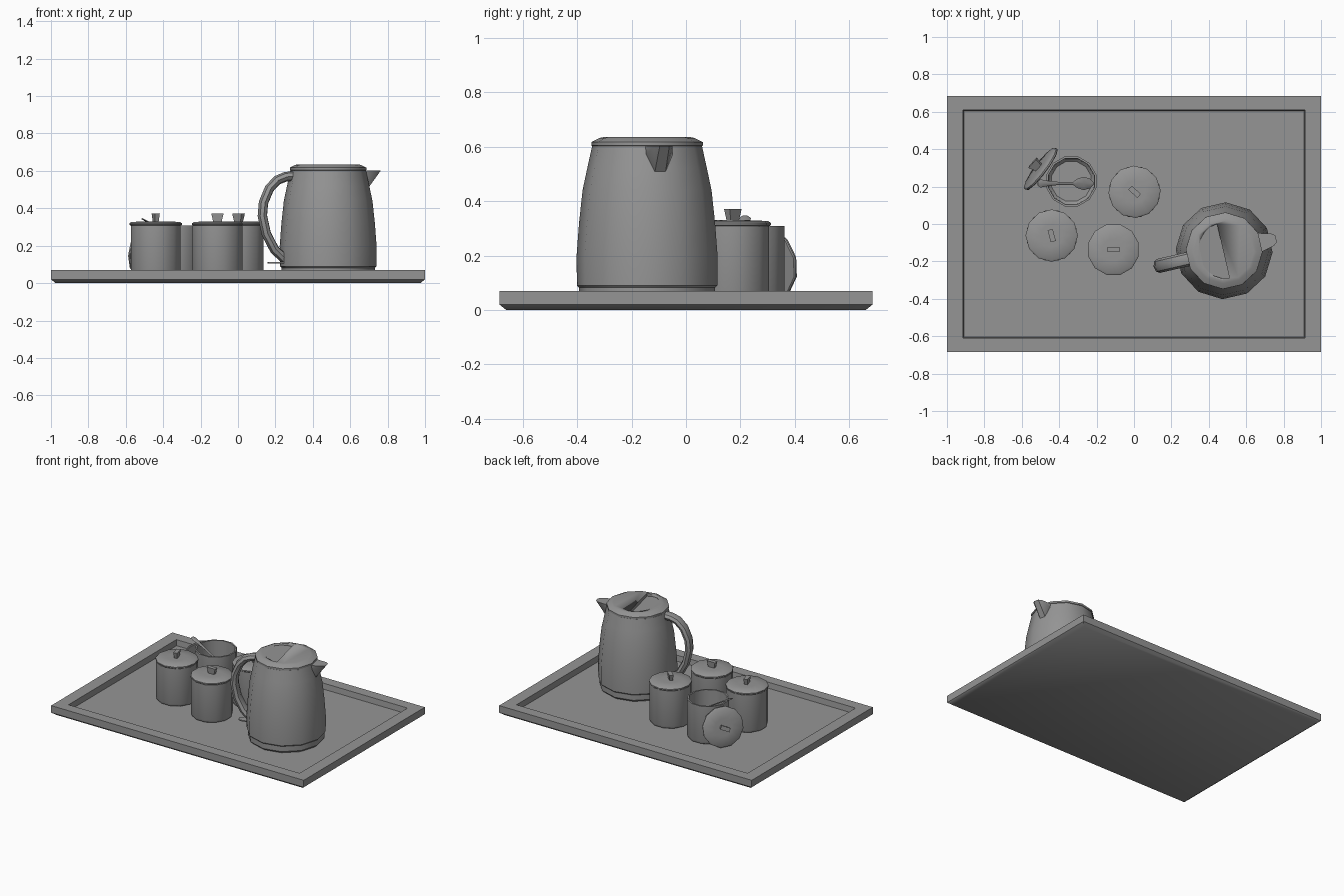
import bpy, bmesh
from math import sin, cos, pi, radians, atan2
from mathutils import Matrix, Vector

cube = bpy.data.objects.get("Cube")
if cube:
    bpy.data.objects.remove(cube)

grey = bpy.data.materials.new("plain_grey")
grey.use_nodes = True
grey.diffuse_color = (0.3, 0.3, 0.3, 1)
grey.node_tree.nodes["Principled BSDF"].inputs["Base Color"].default_value = (0.3, 0.3, 0.3, 1)

FLOOR = 0.03
SIDES = 12


def finish(name, bm, place=None):
    bmesh.ops.recalc_face_normals(bm, faces=bm.faces)
    mesh = bpy.data.meshes.new(name)
    bm.to_mesh(mesh)
    bm.free()
    mesh.materials.append(grey)
    mesh.shade_smooth()
    mesh.set_sharp_from_angle(angle=radians(40))
    obj = bpy.data.objects.new(name, mesh)
    obj.matrix_world = place or Matrix()
    bpy.context.collection.objects.link(obj)
    return obj


def skin(name, rings, place=None):
    """Join rings of points into a capped tube."""
    bm = bmesh.new()
    loops = [[bm.verts.new(p) for p in ring] for ring in rings]
    n = len(loops[0])
    for a, b in zip(loops, loops[1:]):
        for i in range(n):
            j = (i + 1) % n
            bm.faces.new((a[i], a[j], b[j], b[i]))
    bm.faces.new(loops[0])
    bm.faces.new(loops[-1])
    return finish(name, bm, place)


def lathe(name, profile, place=None):
    angles = [2 * pi * (i + 0.5) / SIDES for i in range(SIDES)]
    return skin(name, [[(r * cos(a), r * sin(a), z) for a in angles]
                       for r, z in profile], place)


def hull(name, points, place=None):
    bm = bmesh.new()
    for p in points:
        bm.verts.new(p)
    bmesh.ops.convex_hull(bm, input=bm.verts)
    bmesh.ops.dissolve_limit(bm, angle_limit=0.01, verts=bm.verts, edges=bm.edges)
    return finish(name, bm, place)


def sweep(name, path, place=None, n=8):
    """Oval sections along a path in the xz plane: x, z, half width, half thickness."""
    rings = []
    for i, (x, z, w, t) in enumerate(path):
        p, q = path[max(i - 1, 0)], path[min(i + 1, len(path) - 1)]
        d = Vector((q[0] - p[0], q[1] - p[1])).normalized()
        rings.append([(x - d.y * t * sin(a), w * cos(a), z + d.x * t * sin(a))
                      for a in (2 * pi * k / n for k in range(n))])
    return skin(name, rings, place)


def at(x, y, z=0, turn=0):
    return Matrix.Translation((x, y, z)) @ Matrix.Rotation(radians(turn), 4, 'Z')


# Tray with chamfered underside and sunken floor
def rectangle(hx, hy, z):
    return [(-hx, -hy, z), (hx, -hy, z), (hx, hy, z), (-hx, hy, z)]


skin("tray", [rectangle(0.975, 0.66, 0), rectangle(1, 0.685, 0.02),
              rectangle(1, 0.685, 0.07), rectangle(0.915, 0.61, 0.07),
              rectangle(0.91, 0.605, FLOOR)])

# Kettle, turned so the spout points along its local x axis
kettle = at(0.482, -0.143, 0, 13)
lathe("kettle_base", [(0.235, FLOOR), (0.25, 0.045), (0.25, 0.082)], kettle)
lathe("kettle_body", [(0.25, 0.082), (0.258, 0.09), (0.259, 0.2), (0.25, 0.32),
                      (0.237, 0.44), (0.22, 0.52), (0.202, 0.602)], kettle)
lid = lathe("kettle_lid", [(0.195, 0.6), (0.205, 0.604), (0.205, 0.617),
                           (0.175, 0.632), (0.16, 0.635)], kettle)

# Sloping half-round finger recess in the kettle lid
arc = [(-0.13 * sin(pi * k / 10), 0.148 * cos(pi * k / 10)) for k in range(11)]
cutter = hull("recess_cutter",
              [(x - 0.005, y, 0.612 - 0.19 * x) for x, y in arc]
              + [(x - 0.005, y, 0.7) for x, y in arc], kettle)
cutter.hide_render = True
cut = lid.modifiers.new("recess", 'BOOLEAN')
cut.operation = 'DIFFERENCE'
cut.solver = 'EXACT'
cut.object = cutter
bpy.context.view_layer.objects.active = lid
bpy.ops.object.modifier_apply(modifier=cut.name)
bpy.data.objects.remove(cutter)

# Spout, handle and switch tab
hull("kettle_spout", [(x, s * y, z) for s in (-1, 1) for x, y, z in
                      ((0.18, 0.055, 0.602), (0.285, 0.018, 0.602), (0.265, 0.034, 0.602),
                       (0.2, 0.05, 0.57), (0.215, 0.02, 0.508), (0.19, 0.02, 0.505))], kettle)
sweep("kettle_handle", [(x, z, 0.038, 0.026) for x, z in
                        ((-0.19, 0.573), (-0.235, 0.568), (-0.28, 0.55), (-0.323, 0.505),
                         (-0.355, 0.43), (-0.361, 0.36), (-0.34, 0.265),
                         (-0.295, 0.18), (-0.235, 0.125))], kettle)
hull("switch_tab", [(x, s * y, z) for s in (-1, 1) for z in (0.105, 0.113)
                    for x, y in ((-0.23, 0.025), (-0.31, 0.025), (-0.33, 0.012))], kettle)


# Jars
def jar_lid(name, place):
    lathe(name, [(0.136, 0), (0.14, 0.004), (0.14, 0.012), (0.13, 0.019), (0.06, 0.022)], place)
    hull(name + "_knob", [(sx * hx, sy * hy, z) for sx in (-1, 1) for sy in (-1, 1)
                          for hx, hy, z in ((0.022, 0.01, 0.018), (0.033, 0.014, 0.064))], place)


outside = [(0.118, FLOOR), (0.132, 0.038), (0.138, 0.055), (0.138, 0.308)]
for label, x, y, turn in (("left", -0.44, -0.062, -75), ("front", -0.11, -0.137, 0),
                          ("back", 0.003, 0.172, -42)):
    lathe(label + "_jar", outside, at(x, y))
    jar_lid(label + "_jar_lid", at(x, y, 0.308, turn))

# Open jar with its lid leaning against it
lathe("open_jar", outside + [(0.127, 0.308), (0.125, 0.06), (0.11, 0.045)], at(-0.335, 0.228))
lean = at(-0.492, 0.29, 0.168, 143) @ Matrix.Rotation(radians(80), 4, 'Y') \
    @ Matrix.Rotation(radians(65), 4, 'Z')
jar_lid("leaning_lid", lean)

# Spoon resting on the open jar's rim
sweep("spoon", [(-0.515, 0.345, 0.012, 0.003), (-0.5, 0.337, 0.022, 0.004),
                (-0.46, 0.317, 0.014, 0.004), (-0.4, 0.282, 0.008, 0.004),
                (-0.325, 0.237, 0.008, 0.004), (-0.305, 0.222, 0.024, 0.005),
                (-0.27, 0.198, 0.036, 0.006), (-0.235, 0.18, 0.026, 0.005),
                (-0.218, 0.174, 0.008, 0.003)], at(0, 0.217))
